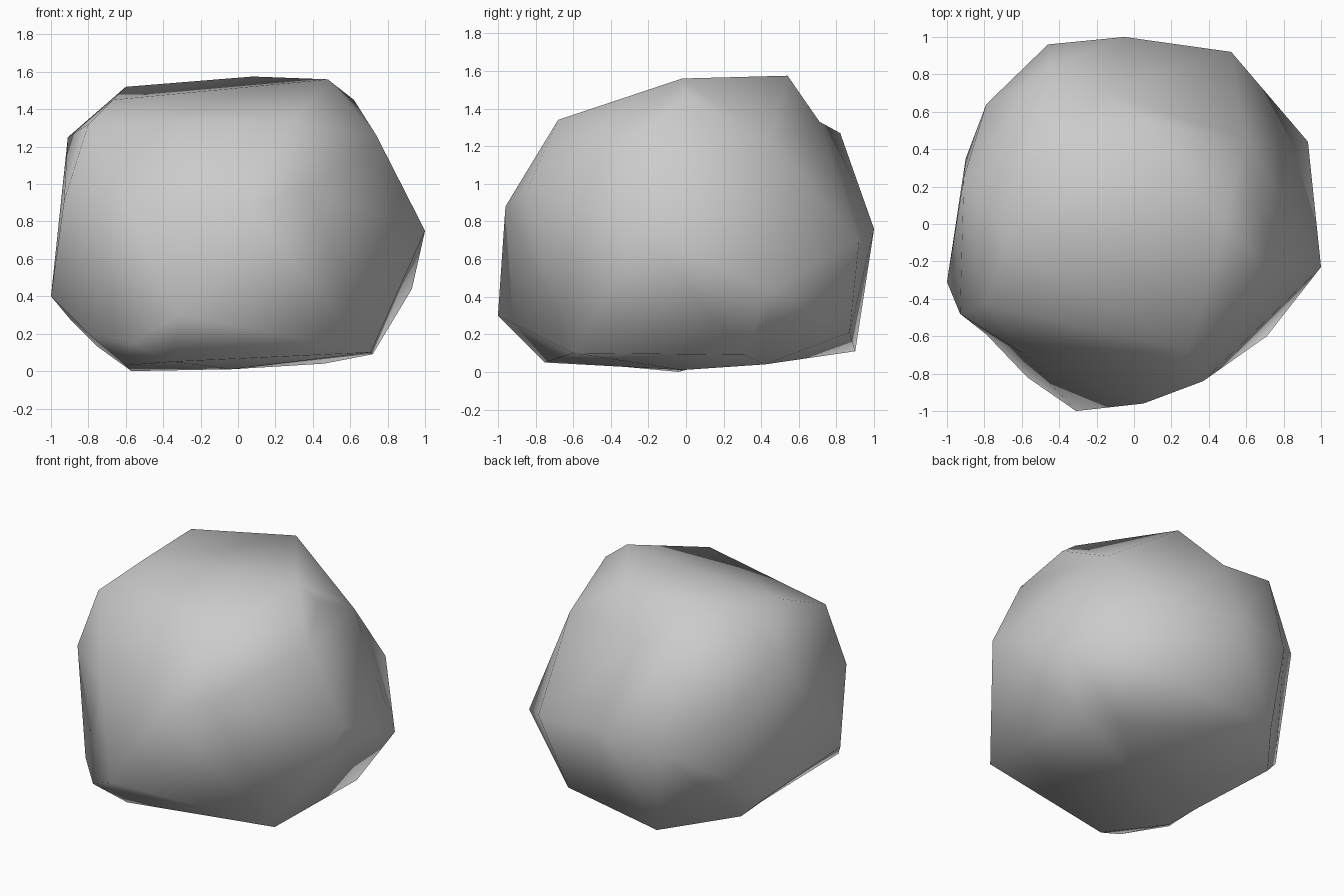
import bpy
import bmesh
from mathutils import Vector

# Remove the default cube only
default_cube = bpy.data.objects.get("Cube")
if default_cube:
    bpy.data.objects.remove(default_cube, do_unlink=True)


def make_material(name, grey):
    """Plain matte material in one flat grey."""
    material = bpy.data.materials.new(name)
    material.use_nodes = True
    colour = (grey, grey, grey, 1.0)
    material.diffuse_color = colour
    shader = material.node_tree.nodes["Principled BSDF"]
    shader.inputs["Base Color"].default_value = colour
    shader.inputs["Roughness"].default_value = 0.9
    return material


# Corner points of the boulder, grouped by the area they shape
crown = [(0.08, 0.54, 1.575), (-0.6, 0.33, 1.52), (0.48, -0.02, 1.56),
         (0.62, 0.02, 1.45), (-0.67, -0.1, 1.45)]
shoulder = [(0.29, -0.68, 1.34), (-0.8, -0.43, 1.32), (-0.91, 0.25, 1.25),
            (-0.45, 0.82, 1.27), (-0.16, 0.71, 1.33), (0.6, 0.45, 1.23),
            (0.74, -0.26, 1.26)]
girth = [(1, -0.23, 0.75), (0.37, -0.84, 0.98), (0.05, -0.96, 0.88),
         (-0.6, -0.69, 0.87), (-0.93, -0.48, 0.91), (-0.79, 0.64, 0.93),
         (-0.46, 0.96, 0.7), (-0.05, 1, 0.76), (0.52, 0.92, 0.69)]
skirt = [(0.93, 0.44, 0.44), (-0.31, -1, 0.3), (-0.57, -0.82, 0.15),
         (-0.79, -0.59, 0.19), (-1, -0.31, 0.4), (-0.9, 0.35, 0.28)]
underside = [(0.71, -0.6, 0.1), (0.72, 0.31, 0.09), (0.32, 0.87, 0.21),
             (-0.4, 0.9, 0.11), (-0.75, 0.45, 0.13), (-0.57, -0.04, 0),
             (-0.6, -0.36, 0.03), (-0.35, -0.75, 0.05), (0.46, 0.42, 0.04),
             (-0.03, -0.02, 0.01)]


def build_boulder(name, points, centre, material):
    """Wrap a skin around the points: join them up as a hull on a sphere,
    then push every corner out to its true place so dents survive."""
    bm = bmesh.new()
    place = {}
    for point in points:
        corner = Vector(point)
        vert = bm.verts.new((corner - centre).normalized())
        place[vert] = corner
    bmesh.ops.convex_hull(bm, input=list(bm.verts))
    for vert, corner in place.items():
        vert.co = corner
    bmesh.ops.recalc_face_normals(bm, faces=list(bm.faces))
    for face in bm.faces:
        face.smooth = True
    mesh = bpy.data.meshes.new(name)
    bm.to_mesh(mesh)
    bm.free()
    mesh.materials.append(material)
    boulder = bpy.data.objects.new(name, mesh)
    bpy.context.collection.objects.link(boulder)
    return boulder


# The single smooth-shaded boulder
stone = make_material("stone_grey", 0.6)
build_boulder("boulder", crown + shoulder + girth + skirt + underside,
              Vector((0, 0, 0.78)), stone)
